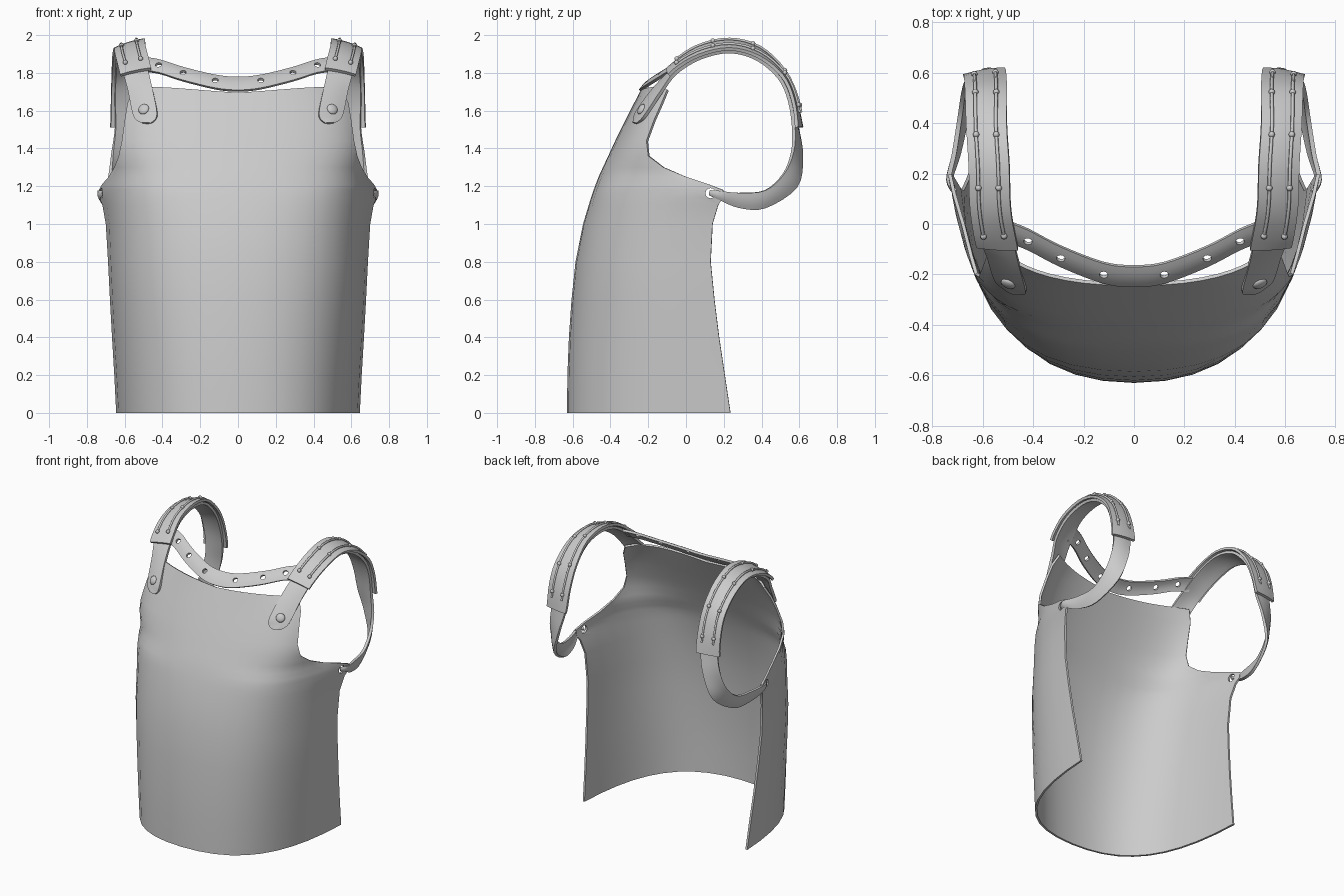
import bpy, bmesh, math
from mathutils import Vector, Matrix

if "Cube" in bpy.data.objects:
    bpy.data.objects.remove(bpy.data.objects["Cube"])


def finish(ob, angle=40):
    # apply the modifiers and shade
    bpy.ops.object.select_all(action='DESELECT')
    bpy.context.view_layer.objects.active = ob
    ob.select_set(True)
    for m in list(ob.modifiers):
        bpy.ops.object.modifier_apply(modifier=m.name)
    bpy.ops.object.shade_smooth_by_angle(angle=math.radians(angle))


def new_object(name, mesh):
    ob = bpy.data.objects.new(name, mesh)
    bpy.context.collection.objects.link(ob)
    return ob


def sheet(name, rows, thick, mirror=False, cutter=None):
    # grid of points turned into a sheet with thickness
    w = len(rows[0])
    faces = [(i * w + j, i * w + j + 1, (i + 1) * w + j + 1, (i + 1) * w + j)
             for i in range(len(rows) - 1) for j in range(w - 1)]
    me = bpy.data.meshes.new(name)
    me.from_pydata([tuple(p) for r in rows for p in r], [], faces)
    ob = new_object(name, me)
    sol = ob.modifiers.new("thickness", 'SOLIDIFY')
    sol.thickness, sol.offset = thick, -1
    if mirror:
        m = ob.modifiers.new("mirror", 'MIRROR')
        m.use_mirror_merge = False
    if cutter:
        b = ob.modifiers.new("holes", 'BOOLEAN')
        b.operation, b.solver, b.object = 'DIFFERENCE', 'EXACT', cutter
    finish(ob)
    if cutter:
        bpy.data.objects.remove(cutter)
    return ob


def pegs(name, specs, radius, length):
    # cylinders used to punch holes: (centre, axis)
    bm = bmesh.new()
    for c, axis in specs:
        mat = Matrix.Translation(c) @ Vector(axis).to_track_quat('Z', 'Y').to_matrix().to_4x4()
        bmesh.ops.create_cone(bm, cap_ends=True, segments=12, radius1=radius,
                              radius2=radius, depth=length, matrix=mat)
    me = bpy.data.meshes.new(name)
    bm.to_mesh(me)
    ob = new_object(name, me)
    ob.hide_render = True
    return ob


def spline(keys, n):
    # smooth interpolation through rows of numbers
    out = []
    for i in range(len(keys) - 1):
        a, b, c, d = (keys[min(max(k, 0), len(keys) - 1)] for k in (i - 1, i, i + 1, i + 2))
        for s in range(n):
            t = s / n
            out.append([0.5 * (2 * q + (r - p) * t + (2 * p - 5 * q + 4 * r - u) * t * t
                               + (3 * q - p - 3 * r + u) * t ** 3) for p, q, r, u in zip(a, b, c, d)])
    out.append(list(keys[-1]))
    return out


def frames(keys, n=4):
    # centre, half-width vector and outward normal along a strap
    pts = [(Vector(k[:3]), Vector(k[3:])) for k in spline(keys, n)]
    res = []
    for i, (p, h) in enumerate(pts):
        tan = pts[min(i + 1, len(pts) - 1)][0] - pts[max(i - 1, 0)][0]
        res.append((p, h, h.cross(tan).normalized()))
    return res


def band(name, fr, thick, offset=0, half=None, crown=0.006, **kw):
    rows = []
    for p, h, n in fr:
        w = h.normalized() * half if half else h
        rows.append([p + w * s + n * (offset + crown * (1 - s * s)) for s in (-1, -.5, 0, .5, 1)])
    return sheet(name, rows, thick, **kw)


# breastplate: z, centre y, edge x, edge y, side control x, side control y
plate_keys = [
    (0, -.63, .645, .235, .62, -.36), (.2, -.628, .655, .205, .63, -.36),
    (.4, -.62, .667, .175, .64, -.36), (.6, -.606, .678, .15, .65, -.365),
    (.8, -.585, .688, .13, .655, -.37), (1.0, -.545, .70, .14, .65, -.37),
    (1.1, -.515, .718, .17, .65, -.38), (1.14, -.503, .733, .195, .645, -.38),
    (1.18, -.489, .737, .195, .64, -.38), (1.21, -.478, .72, .12, .64, -.36),
    (1.25, -.463, .685, 0, .62, -.33), (1.30, -.44, .655, -.12, .60, -.31),
    (1.36, -.412, .632, -.2, .57, -.31), (1.44, -.375, .615, -.21, .55, -.28),
    (1.55, -.32, .60, -.17, .54, -.24), (1.64, -.275, .585, -.13, .53, -.2),
    (1.695, -.245, .55, -.1, .48, -.155)]
rows = []
for z, yc, xe, ye, bx, by in plate_keys:
    half = []
    for k in range(11):
        t = k / 10
        a, b, c = 3 * t * (1 - t) ** 2, 3 * t * t * (1 - t), t ** 3
        x = a * .68 * xe + b * bx + c * xe
        y = (1 - t) ** 3 * yc + a * yc + b * by + c * ye
        lift = .03 * math.sin(math.pi * t * .8) if z > 1.69 else 0
        half.append((x, y, z + lift))
    rows.append([(-x, y, q) for x, y, q in half[:0:-1]] + half)
sheet("breastplate", rows, .014,
      cutter=pegs("side_hole_cutter", [((0, .13, 1.163), (1, 0, 0))], .027, 2))

# shoulder strap loop: centre and half-width vector
loop = frames([
    (.488, -.272, 1.535, .025, .01, 0), (.491, -.258, 1.558, .055, .022, 0),
    (.497, -.232, 1.605, .066, .03, 0), (.52, -.15, 1.72, .064, .018, -.01),
    (.545, -.06, 1.82, .065, 0, -.015), (.565, .07, 1.905, .065, 0, -.02),
    (.57, .23, 1.94, .065, 0, -.02), (.58, .38, 1.90, .065, 0, -.02),
    (.585, .50, 1.79, .065, 0, -.01), (.588, .56, 1.66, .065, -.005, 0),
    (.592, .588, 1.51, .06, -.01, 0), (.62, .595, 1.37, .05, -.025, .01),
    (.655, .555, 1.23, .03, -.035, .035), (.685, .42, 1.13, .015, 0, .047),
    (.712, .28, 1.125, .01, 0, .04), (.738, .175, 1.152, .005, 0, .024),
    (.715, .125, 1.165, 0, .002, .014)])
band("shoulder_strap", loop, .018, mirror=True)
band("shoulder_pad", loop[15:41], .018, offset=.02, half=.084, mirror=True)

# lacing cords and knots on the pads
cords = bpy.data.curves.new("pad_cords", 'CURVE')
cords.dimensions, cords.bevel_depth, cords.bevel_resolution = '3D', .007, 1
knots = bmesh.new()
for side in (-1, 1):
    for u in (-.042, .042):
        path = []
        for p, h, n in loop[17:39]:
            q = p + h.normalized() * u + n * .029
            path.append(Vector((q.x * side, q.y, q.z)))
        sp = cords.splines.new('POLY')
        sp.points.add(len(path) - 1)
        for pt, q in zip(sp.points, path):
            pt.co = (*q, 1)
        for k in (0, 5, 10, 15, 20):
            bmesh.ops.create_uvsphere(knots, u_segments=8, v_segments=6, radius=.013,
                                      matrix=Matrix.Translation(path[k]))
new_object("pad_cords", cords)
me = bpy.data.meshes.new("cord_knots")
knots.to_mesh(me)
finish(new_object("cord_knots", me), 60)

# rivets on the strap tongues
bm = bmesh.new()
p, h, n = loop[8]
for side in (-1, 1):
    c, d = (Vector((v.x * side, v.y, v.z)) for v in (p + n * .006, n))
    mat = Matrix.Translation(c) @ d.to_track_quat('Z', 'Y').to_matrix().to_4x4()
    bmesh.ops.create_uvsphere(bm, u_segments=14, v_segments=8, radius=.03,
                              matrix=mat @ Matrix.Diagonal((1, 1, .45, 1)))
me = bpy.data.meshes.new("strap_rivets")
bm.to_mesh(me)
finish(new_object("strap_rivets", me), 60)

# perforated neck strip
right = [(0, -.21, 1.745), (.12, -.197, 1.756), (.29, -.132, 1.797),
         (.42, -.065, 1.838), (.51, -.03, 1.85)]
keys = [(-x, y, z) for x, y, z in right[:0:-1]] + right
neck = frames([(*k, 0, -.04, -.035) for k in keys])
holes = []
for x in (-.42, -.29, -.11, .11, .29, .42):
    p, h, n = min(neck, key=lambda f: abs(f[0].x - x))
    holes.append((p, n))
band("neck_strip", neck, .016, crown=.008,
     cutter=pegs("neck_hole_cutter", holes, .017, .1))
